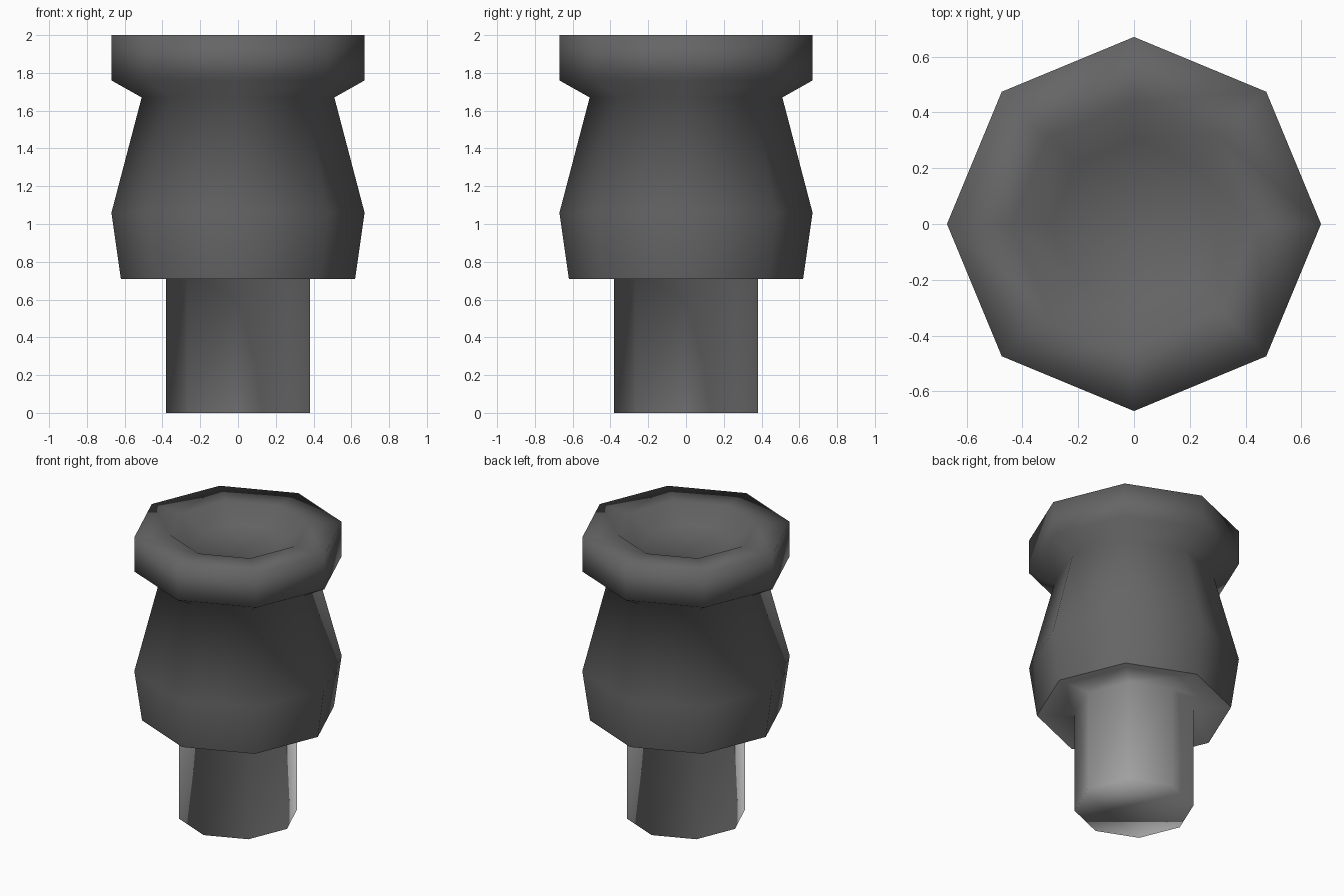
import bpy
import bmesh
from math import cos, sin, pi

cube = bpy.data.objects.get("Cube")
if cube:
    bpy.data.objects.remove(cube, do_unlink=True)

SIDES = 8


def make_material(name, colour):
    mat = bpy.data.materials.new(name)
    mat.use_nodes = True
    mat.diffuse_color = colour
    mat.node_tree.nodes["Principled BSDF"].inputs["Base Color"].default_value = colour
    return mat


def lathe(name, profile, mat, cap_first=False, cap_last=False):
    """Turn a (radius, height) profile, listed bottom-outward to top, around z."""
    bm = bmesh.new()
    rings = []
    for r, z in profile:
        rings.append([bm.verts.new((r * cos(2 * pi * i / SIDES),
                                    r * sin(2 * pi * i / SIDES), z))
                      for i in range(SIDES)])
    for low, high in zip(rings, rings[1:]):
        for i in range(SIDES):
            j = (i + 1) % SIDES
            bm.faces.new((low[i], low[j], high[j], high[i]))
    if cap_first:
        bm.faces.new(rings[0][::-1])
    if cap_last:
        bm.faces.new(rings[-1])
    for face in bm.faces:
        face.smooth = True
    mesh = bpy.data.meshes.new(name)
    bm.to_mesh(mesh)
    bm.free()
    mesh.materials.append(mat)
    obj = bpy.data.objects.new(name, mesh)
    bpy.context.collection.objects.link(obj)
    return obj


dark = make_material("dark grey", (0.13, 0.13, 0.13, 1))
light = make_material("light grey", (0.52, 0.52, 0.52, 1))

# Knob: flared skirt, belly, narrow neck, broad rim and dished top
lathe("knob_body",
      [(0.62, 0.71), (0.67, 1.06), (0.51, 1.67), (0.67, 1.76),
       (0.67, 2.0), (0.44, 2.0), (0.3, 1.9)],
      dark, cap_last=True)

# Shank: capped post that spreads into the flat underside of the knob
lathe("shank", [(0.38, 0.0), (0.38, 0.71), (0.62, 0.71)], light, cap_first=True)
